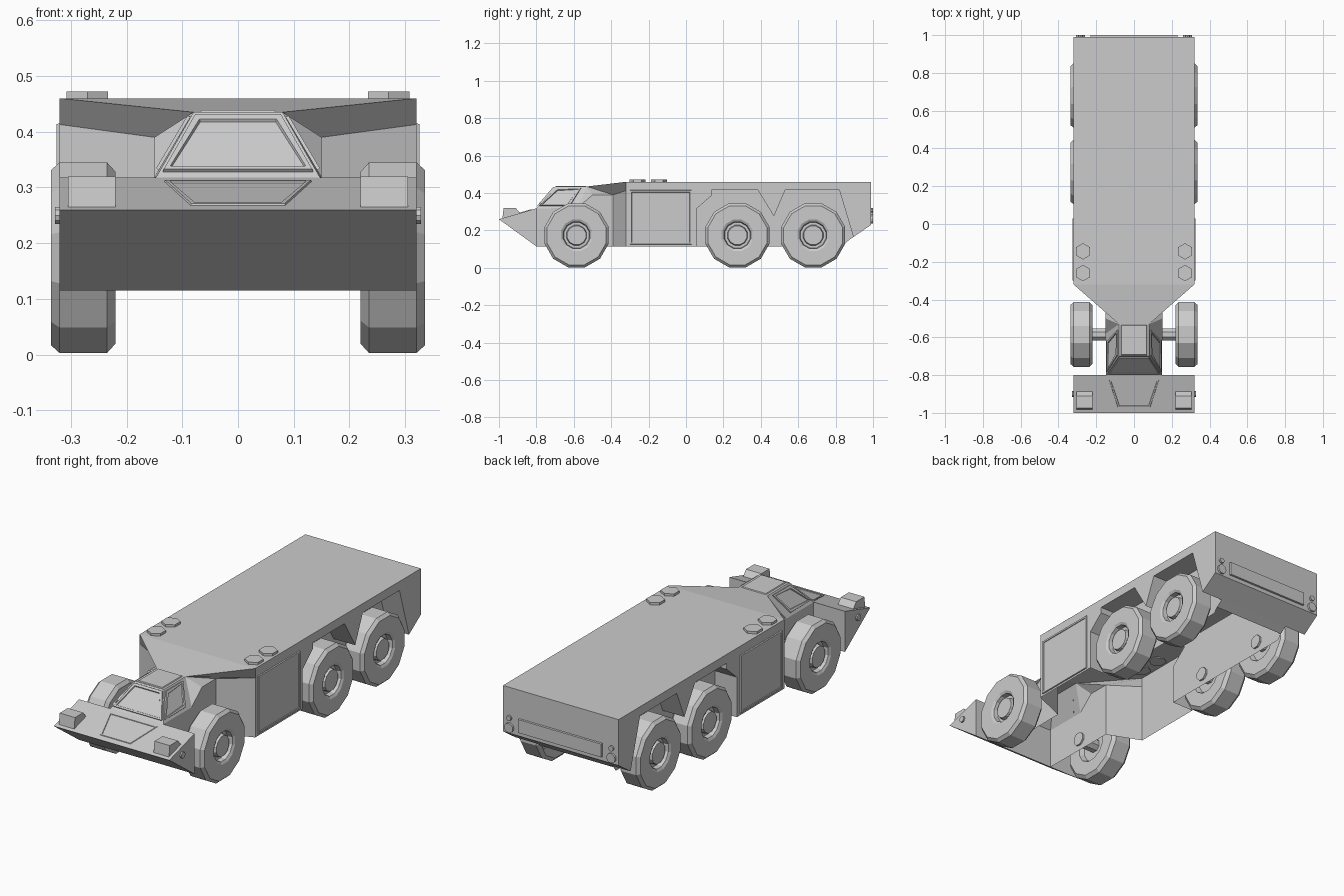
import bpy, bmesh
from math import pi, cos, sin, tau
from mathutils import Vector

if "Cube" in bpy.data.objects:
    bpy.data.objects.remove(bpy.data.objects["Cube"])


def finish(bm, name):
    me = bpy.data.meshes.new(name)
    bm.to_mesh(me)
    bm.free()
    ob = bpy.data.objects.new(name, me)
    bpy.context.collection.objects.link(ob)
    return ob


def flip(p):
    return (-p[0], p[1], p[2])


def shell(name, sides, spans):
    """sides: faces built on both flanks; spans: half edges bridged across x = 0."""
    bm = bmesh.new()
    for pts in sides:
        bm.faces.new([bm.verts.new(p) for p in pts])
        bm.faces.new([bm.verts.new(flip(p)) for p in reversed(pts)])
    for a, b in spans:
        bm.faces.new([bm.verts.new(p) for p in (a, b, flip(b), flip(a))])
    bmesh.ops.remove_doubles(bm, verts=bm.verts, dist=1e-4)
    bmesh.ops.recalc_face_normals(bm, faces=bm.faces)
    return finish(bm, name)


def pane(name, pts, steps, inside=(0, -0.3, 0.22)):
    """Raised or framed panel: repeated insets (thickness, depth) of one face."""
    bm = bmesh.new()
    f = bm.faces.new([bm.verts.new(p) for p in pts])
    f.normal_update()
    if f.normal.dot(f.calc_center_median() - Vector(inside)) < 0:
        f.normal_flip()
    for t, d in steps:
        bmesh.ops.inset_individual(bm, faces=[f], thickness=t, depth=d)
    return finish(bm, name)


def lathe_x(name, profile, n, y, z, side):
    """Revolve (x, radius) points around an axis parallel to x."""
    bm = bmesh.new()
    rings = []
    for x, r in profile:
        rings.append([bm.verts.new((side * x, y + r * sin(tau * (i + .5) / n),
                                    z + r * cos(tau * (i + .5) / n))) for i in range(n)])
    for a, b in zip(rings, rings[1:]):
        for i in range(n):
            j = (i + 1) % n
            bm.faces.new((a[i], a[j], b[j], b[i]))
    bm.faces.new(rings[0])
    bm.faces.new(rings[-1])
    bmesh.ops.recalc_face_normals(bm, faces=bm.faces)
    return finish(bm, name)


def prism_x(name, profile, x0, x1):
    """Extrude a (y, z) profile along x."""
    bm = bmesh.new()
    f = bm.faces.new([bm.verts.new((x0, y, z)) for y, z in profile])
    ext = bmesh.ops.extrude_face_region(bm, geom=[f])
    bmesh.ops.translate(bm, vec=(x1 - x0, 0, 0),
                        verts=[v for v in ext["geom"] if isinstance(v, bmesh.types.BMVert)])
    bmesh.ops.recalc_face_normals(bm, faces=bm.faces)
    return finish(bm, name)


def disc(name, loc, r, h, n, rot=(0, 0, 0)):
    bpy.ops.mesh.primitive_cylinder_add(vertices=n, radius=r, depth=h, location=loc, rotation=rot)
    bpy.context.object.name = name


# Main hull: open-bottomed shell with wheel wells
W, IN = 0.32, 0.20
arch = [(.055, .115), (.055, .315), (.135, .385), (.135, .415), (.385, .415), (.47, .275),
        (.53, .415), (.82, .415), (.895, .165)]
outer = [(W, -.32, .46), (W, -.32, .413), (W, -.32, .115)]
outer += [(W, y, z) for y, z in arch] + [(W, .99, .23), (W, .99, .46)]
well = [(IN, y, z) for y, z in arch if y != .47] + [(IN, .86, .14), (IN, .84, .115)]
sides = [outer, well]
for (y0, z0), (y1, z1) in zip(arch, arch[1:]):
    sides.append([(W, y0, z0), (W, y1, z1), (IN, y1, z1), (IN, y0, z0)])
spans = [((W, -.32, .46), (W, .99, .46)), ((W, .99, .46), (W, .99, .23)),
         ((W, .99, .23), (W, .895, .165)), ((IN, .895, .165), (IN, .86, .14))]

# Sloping hood and flared walls that join the cab to the hull
T, C, D = (.08, -.53, .435), (.15, -.39, .39), (.15, -.5, .39)
sides += [[T, D, C], [T, C, (W, -.32, .413), (W, -.32, .46)],
          [(.15, -.39, .115), C, (W, -.32, .413), (W, -.32, .115)]]
spans.append(((W, -.32, .46), T))

# Narrow cab
F, B, R = (.147, -.8, .318), (.15, -.58, .32), (.08, -.7, .435)
sides += [[(.147, -.8, .115), (.15, -.39, .115), C, D, B, F], [F, B, T, R], [B, D, T]]
spans += [(F, R), (R, T)]
shell("hull", sides, spans)

# Cab windows and roof hatch
frame = [(.002, .006), (.014, 0), (.003, -.005)]
pane("windshield", [(-.135, -.792, .328), (.135, -.792, .328), (.078, -.705, .429), (-.078, -.705, .429)], frame)
for s in (1, -1):
    pane("side_window", [(s * .142, -.785, .331), (s * .142, -.62, .331),
                         (s * .085, -.56, .427), (s * .085, -.695, .427)], frame)
pane("roof_hatch", [(-.068, -.695, .435), (.068, -.695, .435), (.068, -.535, .435), (-.068, -.535, .435)],
     [(.004, .004)])

# Front wedge plate
prism_x("nose_wedge", [(-1, .26), (-.8, .318), (-.8, .115)], -W, W)
slope = lambda y: .26 + (y + 1) * .29
pane("nose_panel", [(-.132, -.825, slope(-.825)), (.132, -.825, slope(-.825)),
                    (.085, -.972, slope(-.972)), (-.085, -.972, slope(-.972))],
     [(.002, .003), (.01, 0), (.002, -.003)], (0, -.9, .2))

for s in (1, -1):
    # Headlights and nose side lamps
    prism_x("headlight", [(-.982, .262), (-.975, .32), (-.91, .32), (-.885, .29)], s * .22, s * .305)
    disc("nose_side_lamp", (s * .322, -.9, .25), .016, .012, 10, (0, pi / 2, 0))
    # Side doors
    pane("side_door", [(s * W, -.30, .125), (s * W, .03, .125), (s * W, .03, .415), (s * W, -.30, .415)],
         [(.002, .006), (.012, 0), (.002, -.003)])
    # Roof caps
    for y in (-.145, -.26):
        disc("roof_cap", (s * .27, y, .464), .043, .016, 6)
    # Tail lights
    disc("tail_light", (s * .283, .993, .26), .024, .014, 12, (pi / 2, 0, 0))
    disc("tail_light_small", (s * .283, .993, .308), .013, .014, 10, (pi / 2, 0, 0))
    # Wheels
    for y in (-.585, .275, .68):
        lathe_x("wheel", [(.245, .05), (.245, .08), (.22, .09), (.22, .16), (.235, .177), (.32, .177),
                          (.335, .163), (.335, .087), (.328, .074), (.305, .07),
                          (.305, .056), (.325, .052), (.325, .001)], 12, y, .174, s)
        x0 = .14 if y < 0 else .19
        lathe_x("axle", [(x0, .035), (.25, .035)], 8, y, .174, s)

# Rear panel
pane("rear_panel", [(-.23, .99, .25), (.23, .99, .25), (.23, .99, .318), (-.23, .99, .318)],
     [(.001, .01)])
